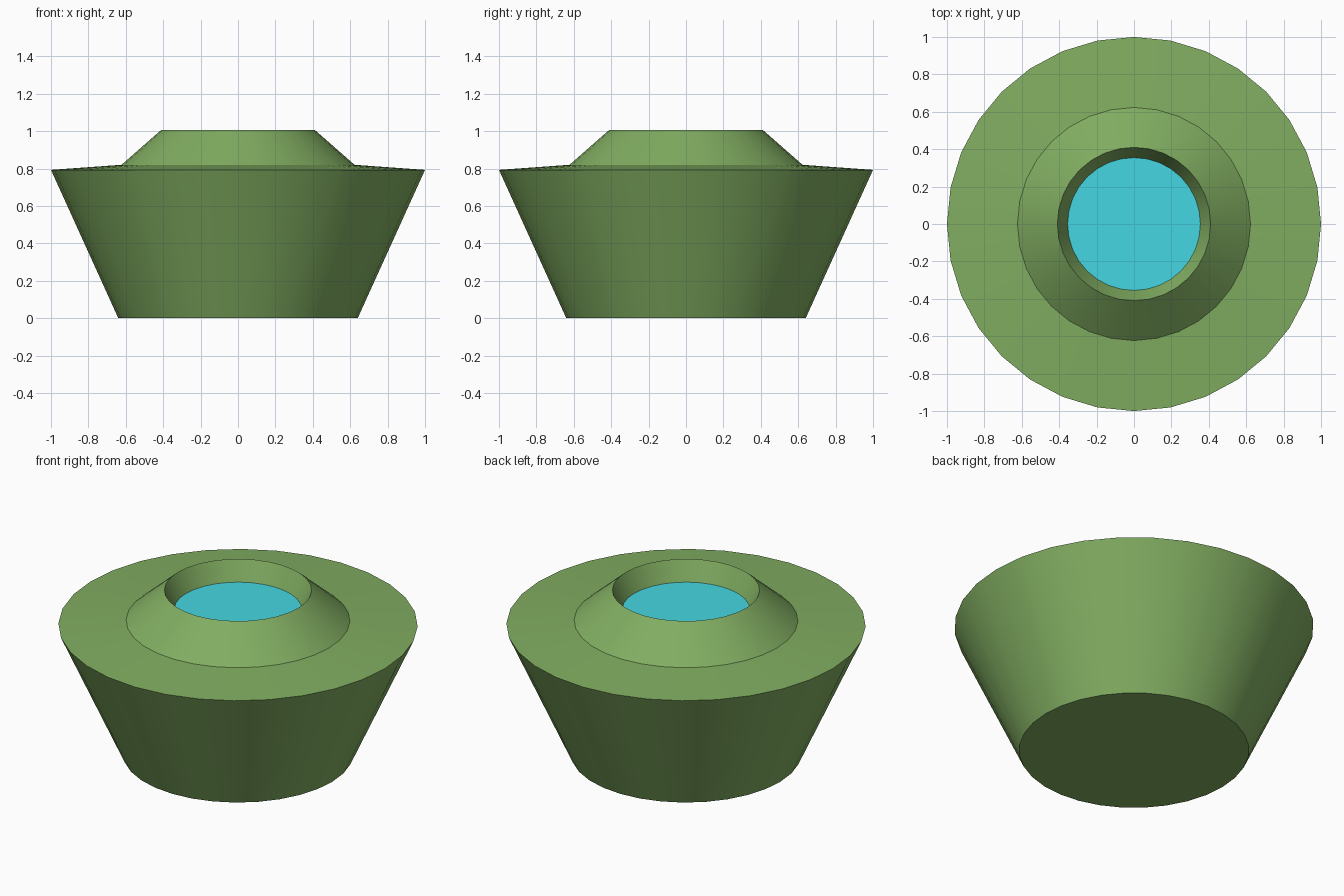
import bpy, bmesh
from math import cos, sin, tau, radians

if "Cube" in bpy.data.objects:
    bpy.data.objects.remove(bpy.data.objects["Cube"])

SIDES = 32


def material(name, color):
    mat = bpy.data.materials.new(name)
    mat.diffuse_color = color
    mat.use_nodes = True
    mat.node_tree.nodes["Principled BSDF"].inputs["Base Color"].default_value = mat.diffuse_color
    return mat


def lathe(name, profile, mat, cap_start=False, cap_end=False):
    """Revolve (radius, z) points around z."""
    bm = bmesh.new()
    rings = [[bm.verts.new((r * cos(tau * i / SIDES), r * sin(tau * i / SIDES), z))
              for i in range(SIDES)] for r, z in profile]
    for a, b in zip(rings, rings[1:]):
        for i in range(SIDES):
            j = (i + 1) % SIDES
            bm.faces.new((a[i], a[j], b[j], b[i]))
    if cap_start:
        bm.faces.new(rings[0][::-1])
    if cap_end:
        bm.faces.new(rings[-1])
    mesh = bpy.data.meshes.new(name)
    bm.to_mesh(mesh)
    bm.free()
    mesh.materials.append(mat)
    obj = bpy.data.objects.new(name, mesh)
    bpy.context.collection.objects.link(obj)
    bpy.ops.object.select_all(action='DESELECT')
    obj.select_set(True)
    bpy.context.view_layer.objects.active = obj
    bpy.ops.object.shade_smooth_by_angle(angle=radians(30))
    return obj


green = material("green", (0.22, 0.42, 0.12, 1))
cyan = material("cyan", (0.06, 0.68, 0.76, 1))

# Tapered body, shallow shoulder, raised collar and its inner wall
lathe("body", [(0.64, 0), (1.0, 0.793), (0.623, 0.82), (0.41, 1.007), (0.355, 0.89)],
      green, cap_start=True)

# Coloured disc at the bottom of the recess
bm = bmesh.new()
bmesh.ops.create_circle(bm, cap_ends=True, segments=SIDES, radius=0.355)
disc_mesh = bpy.data.meshes.new("recessed_disc")
bm.to_mesh(disc_mesh)
bm.free()
disc_mesh.materials.append(cyan)
disc = bpy.data.objects.new("recessed_disc", disc_mesh)
disc.location.z = 0.89
bpy.context.collection.objects.link(disc)
